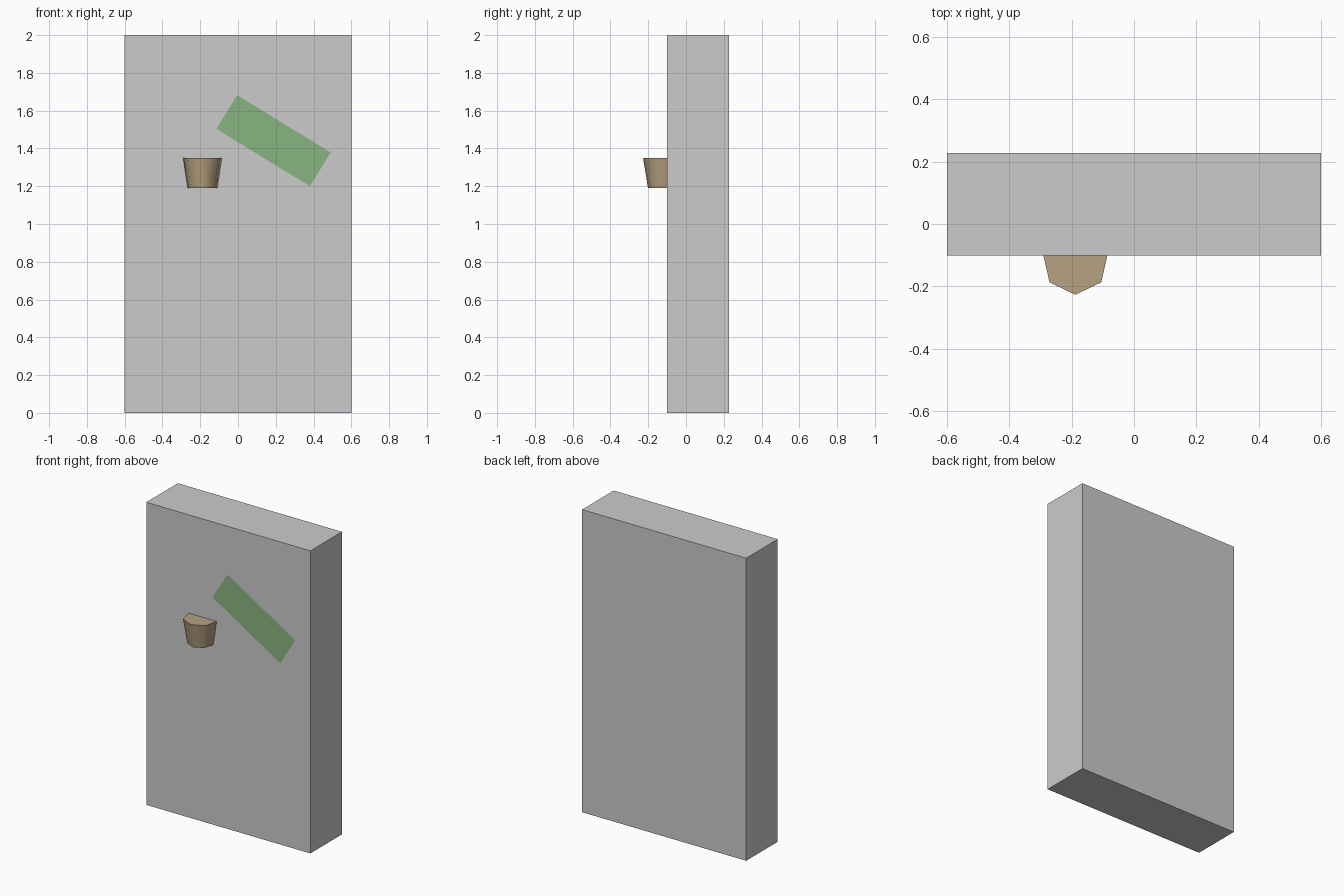
import bpy
from math import radians

if "Cube" in bpy.data.objects:
    bpy.data.objects.remove(bpy.data.objects["Cube"])

FRONT = -0.101   # wall front face
BACK = 0.228


def colour(obj, name, rgb):
    mat = bpy.data.materials.new(name)
    mat.diffuse_color = (*rgb, 1)
    mat.use_nodes = True
    mat.node_tree.nodes["Principled BSDF"].inputs["Base Color"].default_value = mat.diffuse_color
    obj.data.materials.append(mat)


def bake(obj, name):
    obj.name = name
    bpy.ops.object.transform_apply(location=False, rotation=True, scale=True)


# Wall slab
bpy.ops.mesh.primitive_cube_add(size=1, location=(0, (FRONT + BACK) / 2, 1))
wall = bpy.context.object
wall.scale = (1.2, BACK - FRONT, 2)
bake(wall, "wall_slab")

# Tilted flat sign lying on the wall front
bpy.ops.mesh.primitive_plane_add(size=1, location=(0.188, FRONT - 0.002, 1.441))
sign = bpy.context.object
sign.scale = (0.581, 0.21, 1)
sign.rotation_euler = (radians(90), radians(31.5), 0)
bake(sign, "tilted_sign")
colour(sign, "sign_green", (0.25, 0.46, 0.22))

# Seven-sided tapered pot, partly sunk into the wall
bpy.ops.mesh.primitive_cone_add(vertices=7, radius1=0.08, radius2=0.106, depth=0.16,
                                location=(-0.188, -0.121, 1.27),
                                rotation=(0, 0, radians(180)))
pot = bpy.context.object
bake(pot, "wall_pot")
bpy.ops.object.shade_smooth_by_angle(angle=radians(60))
colour(pot, "pot_tan", (0.47, 0.36, 0.22))
